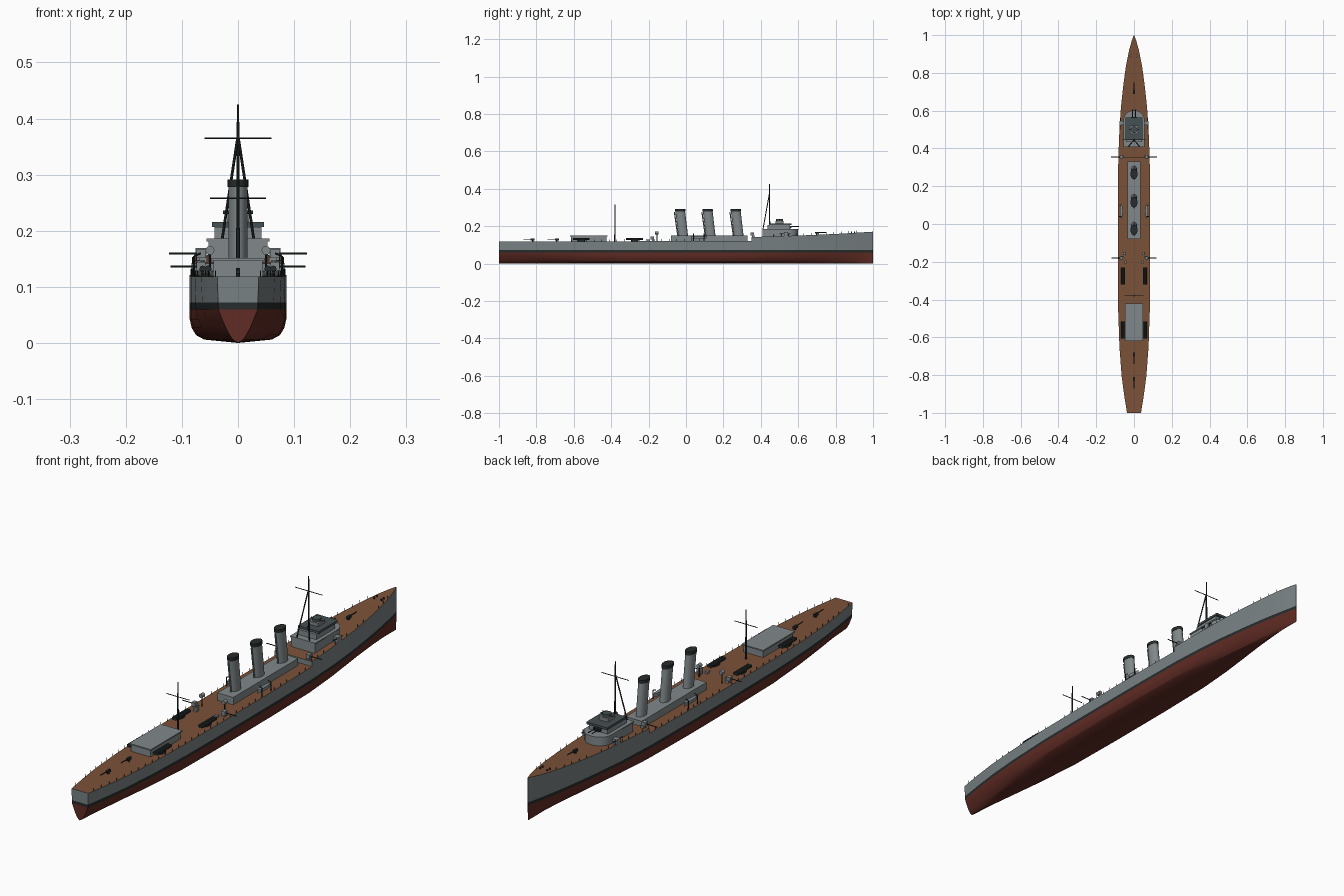
import bpy, bmesh, math
from mathutils import Vector

if "Cube" in bpy.data.objects:
    bpy.data.objects.remove(bpy.data.objects["Cube"])


def mat(name, c):
    m = bpy.data.materials.new(name)
    m.diffuse_color = (*c, 1)
    m.use_nodes = True
    m.node_tree.nodes["Principled BSDF"].inputs["Base Color"].default_value = m.diffuse_color
    return m


GREY = mat("hull_grey", (0.19, 0.22, 0.23))
PALE = mat("house_grey", (0.22, 0.25, 0.26))
DARK = mat("dark_metal", (0.02, 0.025, 0.025))
SLATE = mat("slate_roof", (0.06, 0.08, 0.085))
RED = mat("bottom_red", (0.12, 0.025, 0.018))
WOOD = mat("deck_brown", (0.2, 0.085, 0.04))


def finish(name, bm, mats, angle=None):
    bmesh.ops.recalc_face_normals(bm, faces=bm.faces)
    me = bpy.data.meshes.new(name)
    bm.to_mesh(me)
    bm.free()
    ob = bpy.data.objects.new(name, me)
    bpy.context.collection.objects.link(ob)
    for m in mats:
        me.materials.append(m)
    if angle:
        bpy.ops.object.select_all(action='DESELECT')
        ob.select_set(True)
        bpy.context.view_layer.objects.active = ob
        bpy.ops.object.shade_smooth_by_angle(angle=math.radians(angle))
    return ob


def prism(name, outline, z0, z1, m, taper=1.0, shift=0.0):
    """Extrude a plan outline from z0 to z1, optionally tapered or raked in y."""
    bm = bmesh.new()
    lo = [bm.verts.new((x, y, z0)) for x, y in outline]
    hi = [bm.verts.new((x * taper, y + shift, z1)) for x, y in outline]
    n = len(lo)
    bm.faces.new(lo)
    bm.faces.new(hi)
    for i in range(n):
        bm.faces.new((lo[i], lo[(i + 1) % n], hi[(i + 1) % n], hi[i]))
    return finish(name, bm, [m], 30 if n > 12 else None)


def box(name, x, y, z, sx, sy, sz, m):
    """Box centred on x,y with its base at z."""
    return prism(name, [(x - sx / 2, y - sy / 2), (x + sx / 2, y - sy / 2),
                        (x + sx / 2, y + sy / 2), (x - sx / 2, y + sy / 2)], z, z + sz, m)


def oval(rx, ry, y=0.0, x=0.0, n=24):
    return [(x + rx * math.cos(i * math.tau / n), y + ry * math.sin(i * math.tau / n)) for i in range(n)]


def rods(name, segs, r, m, n=8, r2=None):
    """Several straight rods in one object."""
    bm = bmesh.new()
    for a, b in segs:
        a, b = Vector(a), Vector(b)
        rot = (b - a).to_track_quat('Z', 'Y').to_matrix().to_4x4()
        rot.translation = (a + b) / 2
        bmesh.ops.create_cone(bm, cap_ends=True, segments=n, radius1=r, radius2=r2 or r,
                              depth=(b - a).length, matrix=rot)
    return finish(name, bm, [m], 40 if n > 6 else None)


# Hull stations: y, deck half-width, waterline ratio, fullness, deck height
ST = [(-1, .037, .95, 0, .118), (-.9, .053, .95, .15, .118), (-.8, .066, .96, .4, .118),
      (-.65, .077, .98, .7, .118), (-.45, .084, 1, .95, .119), (-.2, .086, 1, 1, .12),
      (.1, .086, 1, 1, .121), (.35, .083, 1, .95, .122), (.35, .083, 1, .95, .142),
      (.5, .077, .97, .8, .147), (.62, .069, .92, .6, .151), (.74, .056, .86, .4, .156),
      (.84, .042, .78, .22, .161), (.92, .026, .68, .1, .166), (.97, .012, .6, 0, .169),
      (1, .001, .8, 0, .171)]
FULL = [(1, .063), (1, .045), (.96, .03), (.87, .017), (.7, .009), (0, .003)]
VEE = [.95, .8, .62, .42, .26, 0]
ZK = 0.0


def section(st):
    y, b, w, f, zd = st
    pts = [(b, zd), (b * (w + .08 * (1 - w)), .072)]
    for (u, z), v in zip(FULL, VEE):
        pts.append((b * w * (v + (u - v) * f) if z < .06 else b * w, z - .003))
    return [(x, y, z) for x, z in pts]


def half_width(y):
    for a, b in zip(ST, ST[1:]):
        if a[0] <= y <= b[0] and b[0] > a[0]:
            t = (y - a[0]) / (b[0] - a[0])
            return a[1] + t * (b[1] - a[1]), a[4] + t * (b[4] - a[4])


bm = bmesh.new()
rings = []
for st in ST:
    s = section(st)
    rings.append([bm.verts.new(p) for p in s] + [bm.verts.new((-x, y, z)) for x, y, z in s[-2::-1]])
n = len(rings[0])
for a, b in zip(rings, rings[1:]):
    for i in range(n):
        j = (i + 1) % n
        vs = (a[i], a[j], b[j], b[i])
        if i not in (0, n - 2, n - 1) and a[0].co.y == b[0].co.y:
            vs = vs  # coincident sections collapse in the merge below
        f = bm.faces.new(vs)
        k = min(i, n - 2 - i)
        f.material_index = 2 if i == n - 1 else (0 if k == 0 else 1 if k == 1 else 3)
        if i == n - 1 and a[0].co.y == b[0].co.y:
            f.material_index = 0
bands = ((0, 1, 0), (1, 2, 1), (2, 7, 3))
for r in (rings[0], rings[-1]):  # transom and stem caps
    for k in range(7):
        q = [r[k], r[k + 1], r[n - 2 - k], r[n - 1 - k]]
        q = list(dict.fromkeys(q))
        f = bm.faces.new(q)
        f.material_index = 0 if k == 0 else 1 if k == 1 else 3
bmesh.ops.remove_doubles(bm, verts=bm.verts, dist=1e-5)
finish("hull", bm, [GREY, DARK, WOOD, RED], 25)

# Deck houses and funnels
box("funnel_house", 0, .125, .118, .07, .41, .032, PALE)
box("aft_house", 0, -.52, .116, .088, .19, .03, PALE)
box("aft_house_roof", 0, -.52, .146, .096, .2, .005, PALE)
for i, y in enumerate((-.015, .132, .282)):
    prism(f"funnel_{i}", oval(.017, .026, y), .148, .282, PALE, shift=-.016)
    prism(f"funnel_cap_{i}", oval(.0185, .028, y - .016), .278, .291, DARK, shift=-.001)
    rods(f"steam_pipe_{i}", [((0, y - .029, .15), (0, y - .047, .275))], .003, PALE)

# Bridge, stepped with a rounded front
arc = [(.053 * math.cos(a), .55 + .05 * math.sin(a)) for a in [math.pi * i / 12 for i in range(13)]]
prism("bridge_base", [(-.053, .41), (.053, .41)] + arc, .14, .183, PALE)
prism("bridge_deck", [(-.056, .408), (.056, .408)] + [(x * 1.05, y + .002) for x, y in arc], .181, .186, PALE)
box("bridge_upper", 0, .495, .186, .084, .12, .021, PALE)
box("bridge_roof", 0, .505, .207, .092, .12, .009, SLATE)
box("director_base", 0, .5, .216, .04, .045, .013, PALE)
prism("director", oval(.016, .018, .5), .229, .24, SLATE)
rods("range_finder", [((-.027, .5, .233), (.027, .5, .233))], .003, SLATE)

# Masts, legs and yards
rods("foremast", [((0, .447, .15), (0, .447, .425))], .004, DARK, r2=.002)
rods("foremast_legs", [((s * .028, .412, .186), (0, .445, .37)) for s in (-1, 1)], .0025, DARK)
rods("mainmast", [((0, -.38, .118), (0, -.38, .316))], .004, DARK, r2=.002)
rods("yards", [((-.06, .447, .365), (.06, .447, .365)), ((-.05, -.38, .258), (.05, -.38, .258))], .0015, DARK)

# Centreline guns: y of mount, base height, aim direction
for i, (y, z, d) in enumerate(((.555, .186, 1), (-.69, .118, -1), (-.82, .118, -1), (.7, .154, 1))):
    big = i == 0
    w = .03 if big else .008
    rods(f"deck_gun_pedestal_{i}", [((0, y, z), (0, y, z + .012))], .004, DARK)
    box(f"deck_gun_breech_{i}", 0, y, z + .006, w, .022, .01, DARK)
    rods(f"deck_gun_barrel_{i}", [((x, y, z + .012), (x, y + d * .05, z + .013))
                                  for x in ((-.008, .008) if big else (0,))], .002, DARK)

# Paired side equipment
for s, side in ((-1, "left"), (1, "right")):
    for i, (y, z, x1) in enumerate(((.355, .143, .123), (-.18, .12, .12))):
        box(f"side_gun_base_{side}_{i}", s * .062, y + .004, z, .014, .014, .01, PALE)
        box(f"side_gun_shield_{side}_{i}", s * .066, y, z + .008, .016, .018, .016, PALE)
        rods(f"side_gun_barrel_{side}_{i}", [((s * .066, y, z + .016), (s * x1, y, z + .016))], .0018, DARK)
    rods(f"searchlight_post_{side}", [((s * .05, -.155, .118), (s * .05, -.155, .16))], .002, DARK)
    rods(f"searchlight_{side}", [((s * .05, -.165, .165), (s * .05, -.147, .165))], .008, PALE, 12)
    for i, (y, x) in enumerate(((-.275, .058), (-.56, .058))):
        prism(f"torpedo_base_{side}_{i}", oval(.009, .02, y, s * x, 16), .117, .126, DARK)
        rods(f"torpedo_tubes_{side}_{i}", [((s * x + o, y - .045, .132), (s * x + o, y + .045, .132))
                                           for o in (-.005, .005)], .006, DARK)
    # Boat with pointed ends on chocks and davits
    hull = [(-.001, -.042), (.006, -.028), (.008, 0), (.006, .028), (.001, .042), (-.006, .028), (-.008, 0), (-.006, -.028)]
    prism(f"boat_{side}", [(s * .067 + x * s, .068 + y) for x, y in hull], .134, .147, PALE)
    rods(f"davits_{side}", [((s * .078, y, .118), (s * .078, y, .155)) for y in (.04, .096)]
         + [((s * .078, y, .155), (s * .066, y, .16)) for y in (.04, .096)], .0018, DARK)
    box(f"bridge_wing_{side}", s * .066, .535, .147, .02, .022, .022, PALE)
    rods(f"wing_gun_{side}", [((s * .07, .5, .163), (s * .07, .56, .163))], .002, DARK)
    box(f"ready_locker_{side}", s * .045, -.2, .118, .012, .016, .01, PALE)
    rods(f"bollards_{side}", [((s * .016, y, .162), (s * .016, y, .171)) for y in (.885, .9)], .003, DARK)
    # Railing stanchions along the deck edge
    posts = []
    for i in range(48):
        y = -.97 + i * .04
        b, z = half_width(y)
        posts.append(((s * (b - .002), y, z - .001), (s * (b - .002), y, z + .011)))
    rods(f"railing_{side}", posts, .0009, DARK, 4)
